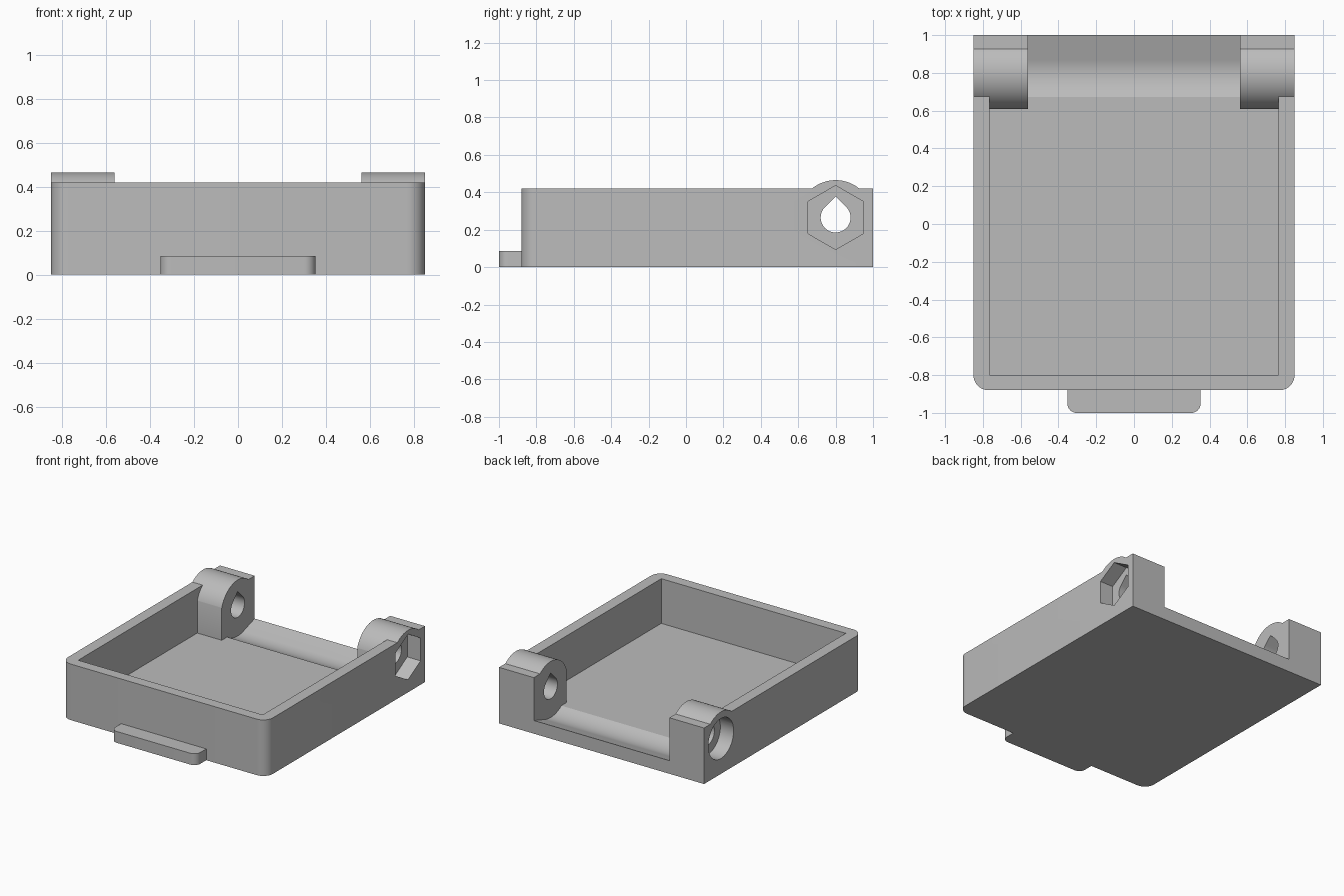
import bpy, bmesh
from math import cos, sin, radians, sqrt

old = bpy.data.objects.get("Cube")
if old:
    bpy.data.objects.remove(old, do_unlink=True)

grey = bpy.data.materials.new("plain grey")
grey.use_nodes = True
colour = (0.5, 0.5, 0.5, 1)
grey.diffuse_color = colour
grey.node_tree.nodes["Principled BSDF"].inputs["Base Color"].default_value = colour

# Overall sizes
HALF_W, WALL, RIM = 0.85, 0.085, 0.42
FRONT, BACK = -0.88, 1.0
PIN_Y, PIN_Z, LUG_R = 0.8, 0.265, 0.2
LUG_IN, LUG_FRONT = 0.562, 0.61


def arc(cx, cy, r, start, end, steps):
    """Points along an arc, angles in degrees."""
    angles = [radians(start + (end - start) * i / steps) for i in range(steps + 1)]
    return [(cx + r * cos(a), cy + r * sin(a)) for a in angles]


def prism(name, outline, axis, low, high):
    """Extrude an outline: (x, y) along z, or (y, z) along x."""
    place = (lambda p, t: (p[0], p[1], t)) if axis == "z" else (lambda p, t: (t, p[0], p[1]))
    bm = bmesh.new()
    base = bm.faces.new([bm.verts.new(place(p, low)) for p in outline])
    top = bmesh.ops.extrude_face_region(bm, geom=[base])["geom"]
    shift = (0, 0, high - low) if axis == "z" else (high - low, 0, 0)
    bmesh.ops.translate(bm, vec=shift, verts=[g for g in top if isinstance(g, bmesh.types.BMVert)])
    bmesh.ops.recalc_face_normals(bm, faces=bm.faces)
    mesh = bpy.data.meshes.new(name)
    bm.to_mesh(mesh)
    bm.free()
    mesh.materials.append(grey)
    obj = bpy.data.objects.new(name, mesh)
    bpy.context.collection.objects.link(obj)
    return obj


def rounded_front(half, front, back, r):
    """Plan outline with its two front corners rounded."""
    return ([(half, back), (-half, back)]
            + arc(-half + r, front + r, r, 180, 270, 10)
            + arc(half - r, front + r, r, 270, 360, 10))


def combine(target, tool, operation):
    mod = target.modifiers.new(operation.lower(), "BOOLEAN")
    mod.operation, mod.solver, mod.object = operation, "EXACT", tool
    bpy.ops.object.select_all(action="DESELECT")
    bpy.context.view_layer.objects.active = target
    target.select_set(True)
    bpy.ops.object.modifier_apply(modifier=mod.name)
    bpy.data.objects.remove(tool, do_unlink=True)


# Tray with rounded front corners
tray = prism("hinged_tray", rounded_front(HALF_W, FRONT, BACK, 0.08), "z", 0, RIM)

# Open pocket
px = HALF_W - WALL
pocket = [(-px, FRONT + 0.08), (px, FRONT + 0.08), (px, 0.75), (-px, 0.75)]
combine(tray, prism("pocket", pocket, "z", WALL, 1), "DIFFERENCE")

# Hinge channel: round hollow running out to a straight rear ramp
R = 0.22
start_y = PIN_Y - sqrt(R * R - (PIN_Z - WALL) ** 2)
hollow = arc(PIN_Y, PIN_Z, R, 270 - 35.1, 270 + 18, 24)
end_y, end_z = hollow[-1]
ramp = (1.1, end_z + (1.1 - end_y) * sin(radians(18)) / cos(radians(18)))
channel = [(start_y, 0.7)] + hollow + [ramp, (1.1, 0.7)]
combine(tray, prism("channel", channel, "x", -LUG_IN, LUG_IN), "DIFFERENCE")

# Hinge lugs
crown = [p for p in arc(PIN_Y, PIN_Z, LUG_R, 0, 180, 48) if p[0] > LUG_FRONT]
lug = [(LUG_FRONT, 0), (BACK, 0)] + crown + [(LUG_FRONT, PIN_Z + 0.0624)]
for side in (-1, 1):
    low, high = sorted((side * LUG_IN, side * HALF_W))
    combine(tray, prism("lug", lug, "x", low, high), "UNION")

# Teardrop pin hole, hexagonal nut recess and round head recess
drop = arc(PIN_Y, PIN_Z, 0.08, 135, 405, 36) + [(PIN_Y, PIN_Z + 0.08 * sqrt(2))]
combine(tray, prism("pin_hole", drop, "x", -1, 1), "DIFFERENCE")
hexagon = arc(PIN_Y, PIN_Z, 0.171, 30, 330, 5)
combine(tray, prism("nut_recess", hexagon, "x", HALF_W - 0.11, 1), "DIFFERENCE")
disc = arc(PIN_Y, PIN_Z, 0.15, 0, 352.5, 47)
combine(tray, prism("head_recess", disc, "x", -1, 0.11 - HALF_W), "DIFFERENCE")

# Finger tab on the front
tab = prism("front_tab", rounded_front(0.353, -1, FRONT, 0.05), "z", 0, WALL)

# Smooth curves, sharp edges
bpy.ops.object.select_all(action="DESELECT")
for obj in (tray, tab):
    obj.select_set(True)
bpy.context.view_layer.objects.active = tray
bpy.ops.object.shade_smooth_by_angle(angle=radians(30))
